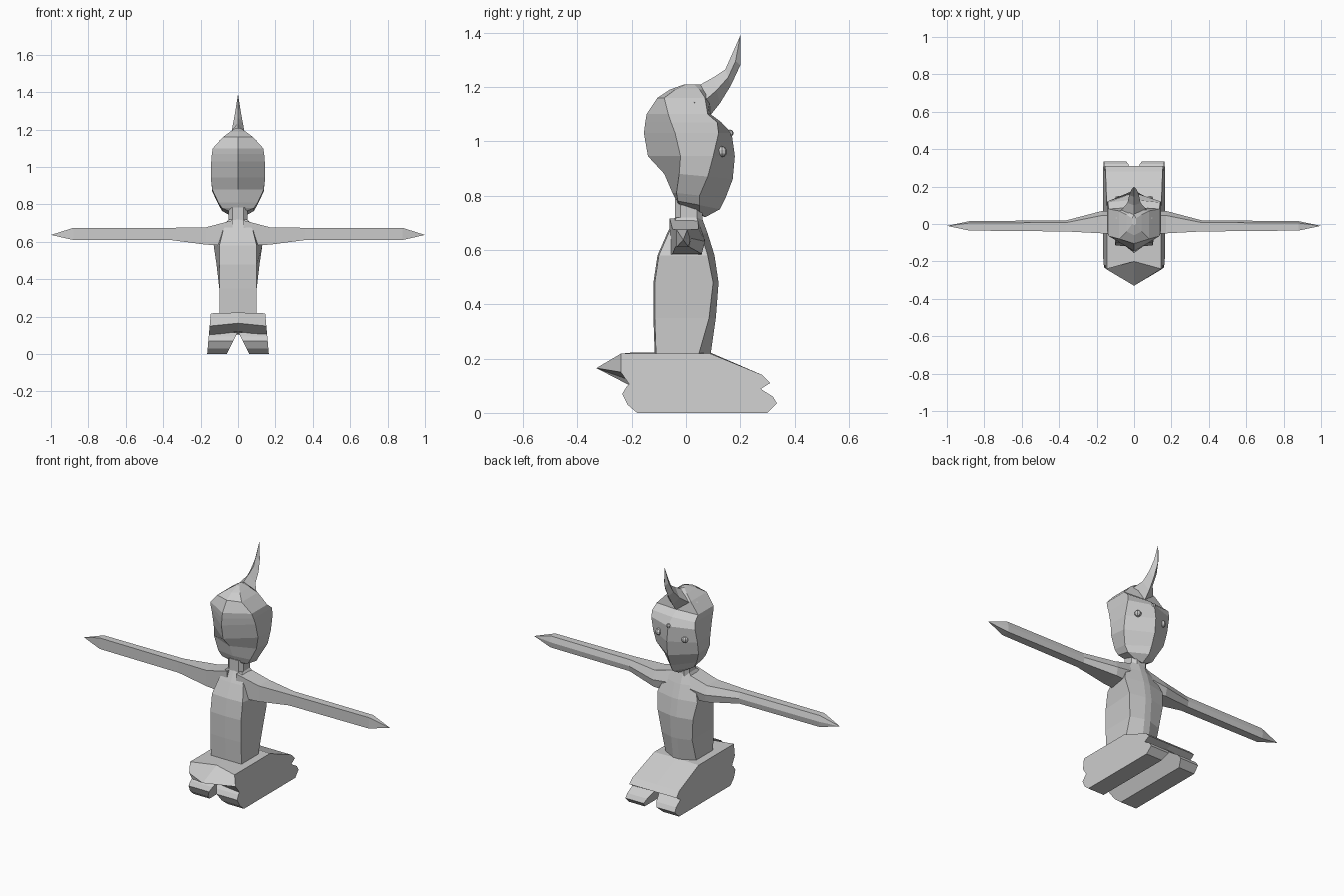
import bpy, bmesh
from mathutils import Vector


def loft(name, rings):
    """Skin a list of equal-length point rings, cap both ends."""
    bm = bmesh.new()
    vs = [[bm.verts.new(p) for p in r] for r in rings]
    n = len(rings[0])
    for a, b in zip(vs, vs[1:]):
        for i in range(n):
            j = (i + 1) % n
            bm.faces.new((a[i], a[j], b[j], b[i]))
    bm.faces.new(vs[0])
    bm.faces.new(vs[-1])
    bmesh.ops.remove_doubles(bm, verts=bm.verts, dist=0.0005)
    bmesh.ops.recalc_face_normals(bm, faces=bm.faces)
    me = bpy.data.meshes.new(name)
    bm.to_mesh(me)
    bm.free()
    ob = bpy.data.objects.new(name, me)
    bpy.context.collection.objects.link(ob)
    return ob


def mirrored(half):
    """Close a half section (x >= 0, front to back) into a symmetric ring."""
    return half + [(-x, y, z) for x, y, z in reversed(half) if x > 0]


def side(z):
    return 0.165 - 0.09 * z


# Base hull: outer side profile plus a pointed middle profile
outer = [(-.24, .218), (.09, .218), (.28, .14), (.31, .11), (.27, .085),
         (-.205, .10), (-.24, .15)]
middle = [(-.20, .222), (.09, .222), (.28, .14), (.31, .11), (.27, .105),
          (-.205, .12), (-.33, .165)]
loft("base_hull", [[(-side(z), y, z) for y, z in outer],
                   [(0, y, z) for y, z in middle],
                   [(side(z), y, z) for y, z in outer]])

# Base runners with slanted inner faces
runner = [(-.235, .07), (-.215, .03), (-.18, 0), (.30, 0), (.335, .035),
          (.32, .06), (.28, .085), (.25, .115), (-.20, .115), (-.22, .095)]
for s, label in ((1, "right"), (-1, "left")):
    loft("runner_" + label, [[(s * (.06 - .5 * z), y, z) for y, z in runner],
                             [(s * side(z), y, z) for y, z in runner]])

# Torso: z, front half width, side half width, front y, side y, back y
torso = [(.21, .10, .10, -.11, .045, .09), (.35, .10, .10, -.115, .085, .11),
         (.48, .10, .115, -.115, .10, .12), (.58, .10, .13, -.10, .08, .105),
         (.66, .08, .10, -.065, .055, .08), (.72, .05, .05, -.035, .04, .058)]
loft("torso", [mirrored([(0, f - .005, z), (fw, f, z), (w, s, z), (.02, b, z)])
               for z, fw, w, f, s, b in torso])

# Neck
loft("neck", [mirrored([(.03, -.04, z), (.05, -.02, z), (.05, .04, z), (.03, .06, z)])
              for z in (.70, .785)])

# Arms: x, front y, back y, bottom z, top z
arm = [(.03, -.06, .07, .58, .715), (.17, -.05, .07, .585, .678),
       (.36, -.04, .02, .61, .675), (.88, -.035, .015, .61, .675),
       (1.0, -.01, -.01, .637, .637)]
for s, label in ((1, "right"), (-1, "left")):
    loft("arm_" + label, [[(s * x, f, lo), (s * x, f, hi), (s * x, b - .2 * (b - f), hi),
                           (s * x, b, (lo + hi) / 2), (s * x, b - .1 * (b - f), lo)]
                          for x, f, b, lo, hi in arm])

# Head: front z, back z, half width, then y of front, cheek, temple, face ridge
head = [(.765, .72, .045, -.03, -.02, .05, .07), (.78, .75, .085, -.035, -.03, .05, .125),
        (.81, .79, .105, -.05, -.035, .05, .145), (.88, .86, .138, -.08, -.025, .08, .172),
        (.945, .945, .145, -.14, -.02, .10, .18), (1.03, 1.03, .143, -.155, -.04, .12, .168),
        (1.07, 1.07, .14, -.15, -.055, .115, .13), (1.10, 1.10, .135, -.145, -.065, .08, .09),
        (1.16, 1.16, .08, -.105, -.08, .07, .09), (1.19, 1.19, .04, -.06, -.04, .05, .08),
        (1.21, 1.21, .01, -.005, 0, .03, .05)]
loft("head", [mirrored([(0, f, zf), (w, c, zf), (w, t, (zf + zb) / 2), (0, b, zb)])
              for zf, zb, w, f, c, t, b in head])

# Swept crest: front y/z, back y/z, half width
crest = [(.0, 1.205, .06, 1.08, .10), (.05, 1.207, .085, 1.09, .075),
         (.10, 1.235, .125, 1.14, .035), (.145, 1.265, .165, 1.205, .026),
         (.165, 1.31, .20, 1.28, .015), (.20, 1.39, .20, 1.39, 0)]
loft("crest", [[(0, fy, fz), (w, (fy + by) / 2, (fz + bz) / 2), (0, by, bz),
                (-w, (fy + by) / 2, (fz + bz) / 2)] for fy, fz, by, bz, w in crest])


# Eyes and brow bead
def bead(name, loc, r):
    bpy.ops.mesh.primitive_uv_sphere_add(segments=8, ring_count=5, radius=r, location=loc)
    bpy.context.object.name = name


bead("eye_right", (.085, .132, .962), .02)
bead("eye_left", (-.085, .132, .962), .02)
bead("brow_bead", (0, .162, 1.03), .013)
